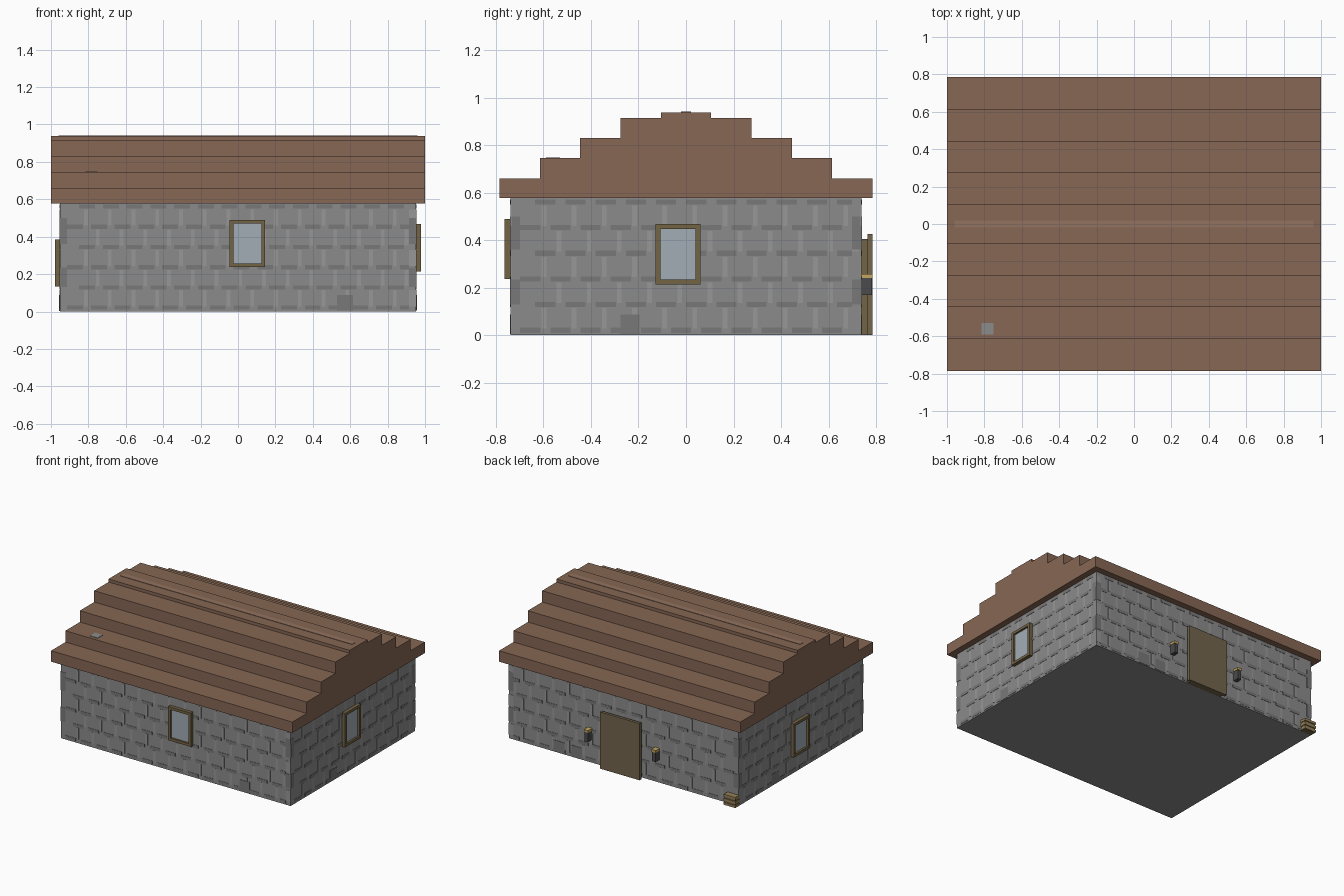
import bpy, bmesh

if "Cube" in bpy.data.objects:
    bpy.data.objects.remove(bpy.data.objects["Cube"])

WX, WY, WH = 0.953, 0.738, 0.58   # wall half sizes and height


def material(name, rgb):
    m = bpy.data.materials.new(name)
    m.diffuse_color = (*rgb, 1)
    m.use_nodes = True
    m.node_tree.nodes["Principled BSDF"].inputs["Base Color"].default_value = m.diffuse_color
    return m


STONE = material("stone", (0.26, 0.26, 0.26))
DARK = material("dark stone", (0.19, 0.19, 0.19))
LIGHT = material("light stone", (0.31, 0.31, 0.31))
ROOF = material("roof wood", (0.24, 0.135, 0.088))
RIDGE = material("ridge wood", (0.29, 0.17, 0.115))
FRAME = material("frame wood", (0.17, 0.125, 0.06))
DOOR = material("door wood", (0.17, 0.13, 0.075))
PALE = material("pale wood", (0.30, 0.22, 0.10))
GLASS = material("glass", (0.36, 0.42, 0.46))
IRON = material("iron", (0.07, 0.07, 0.075))
GLOW = material("lamp glow", (0.55, 0.38, 0.12))


def boxes(name, bounds, mat):
    """One object out of boxes given as (x0, x1, y0, y1, z0, z1)."""
    bm = bmesh.new()
    for x0, x1, y0, y1, z0, z1 in bounds:
        vs = bmesh.ops.create_cube(bm, size=1)["verts"]
        for v in vs:
            v.co = (x1 if v.co.x > 0 else x0,
                    y1 if v.co.y > 0 else y0,
                    z1 if v.co.z > 0 else z0)
    mesh = bpy.data.meshes.new(name)
    bm.to_mesh(mesh)
    bm.free()
    mesh.materials.append(mat)
    ob = bpy.data.objects.new(name, mesh)
    bpy.context.collection.objects.link(ob)
    return ob


def on_wall(side, u0, u1, z0, z1, d1, d0=-0.003):
    """Box lying on a wall, from depth d0 to d1 outside its surface."""
    if side == "front":
        return (u0, u1, -WY - d1, -WY - d0, z0, z1)
    if side == "back":
        return (u0, u1, WY + d0, WY + d1, z0, z1)
    if side == "right":
        return (WX + d0, WX + d1, u0, u1, z0, z1)
    return (-WX - d1, -WX - d0, u0, u1, z0, z1)


# Walls
boxes("walls", [(-WX, WX, -WY, WY, 0, WH)], STONE)

# Masonry: dark bed joints, light upright joints, corner stones
STEP, ROW = 0.127, 0.108
for side, half in (("front", WX), ("back", WX), ("right", WY), ("left", WY)):
    beds, uprights, corners = [], [], []
    lim = half - 0.04
    for r in range(6):
        z = 0.01 + r * ROW
        shift = STEP / 2 if r % 2 else 0
        u = -lim + shift
        while u < lim - 0.03:
            beds.append(on_wall(side, u, min(u + 0.085, lim), z, z + 0.022, 0.002))
            if r < 5:
                uprights.append(on_wall(side, u + 0.09, min(u + 0.11, lim),
                                        z + 0.018, z + ROW - 0.004, 0.0015))
            u += STEP
    for z0, z1 in ((0.13, 0.235), (0.36, 0.5)):
        for s in (-1, 1):
            a, b = sorted((s * lim, s * half))
            corners.append(on_wall(side, a, b, z0, z1, 0.002))
    boxes(side + "_bed_joints", beds, DARK)
    boxes(side + "_upright_joints", uprights, LIGHT)
    boxes(side + "_corner_stones", corners, DARK)

# Single darker stones near the ground
boxes("foot_stones", [on_wall(s, a, b, 0.005, 0.088, 0.003) for s, a, b in (
    ("front", 0.53, 0.615), ("right", -0.275, -0.195), ("left", 0.265, 0.345),
    ("back", 0.49, 0.58), ("back", 0.345, 0.43))], DARK)

# Stepped roof
for i, (y, z0, z1) in enumerate(((0.785, 0.578, 0.66), (0.615, 0.66, 0.745),
                                 (0.445, 0.745, 0.83), (0.275, 0.83, 0.915),
                                 (0.105, 0.915, 0.938))):
    boxes(f"roof_step_{i + 1}", [(-1, 1, -y, y, z0, z1)], ROOF)
boxes("roof_ridge", [(-0.96, 0.96, -0.02, 0.02, 0.935, 0.941)], RIDGE)
boxes("roof_patch", [(-0.815, -0.75, -0.59, -0.53, 0.74, 0.748)], STONE)

# Windows: four-sided frame with a recessed pane
B = 0.02
for side, u0, u1, z0, z1 in (("front", -0.045, 0.145, 0.237, 0.49),
                             ("right", -0.128, 0.06, 0.214, 0.468),
                             ("left", -0.07, 0.12, 0.133, 0.385)):
    boxes(side + "_window_frame", [
        on_wall(side, u0, u1, z0, z0 + B, 0.026),
        on_wall(side, u0, u1, z1 - B, z1, 0.026),
        on_wall(side, u0, u0 + B, z0 + B, z1 - B, 0.026),
        on_wall(side, u1 - B, u1, z0 + B, z1 - B, 0.026)], FRAME)
    boxes(side + "_window_pane",
          [on_wall(side, u0 + B, u1 - B, z0 + B, z1 - B, 0.012)], GLASS)

# Back door: backing and panel
boxes("door_backing", [on_wall("back", -0.145, 0.145, 0, 0.405, 0.027)], FRAME)
boxes("door_panel", [on_wall("back", -0.165, 0.165, 0, 0.425, 0.047, 0.026)], DOOR)

# Lamps either side of the door
for name, x in (("left", 0.28), ("right", -0.28)):
    boxes(name + "_lamp_body", [on_wall("back", x - 0.015, x + 0.015, 0.17, 0.24, 0.045)], IRON)
    boxes(name + "_lamp_glow", [on_wall("back", x - 0.018, x + 0.018, 0.24, 0.258, 0.047)], GLOW)

# Small slatted crate at the back corner
boxes("crate", [on_wall("back", -0.953, -0.865, 0, 0.08, 0.04)], FRAME)
boxes("crate_slats", [on_wall("back", -0.957, -0.861, z, z + 0.018, 0.045)
                      for z in (0.003, 0.033, 0.064)], PALE)
